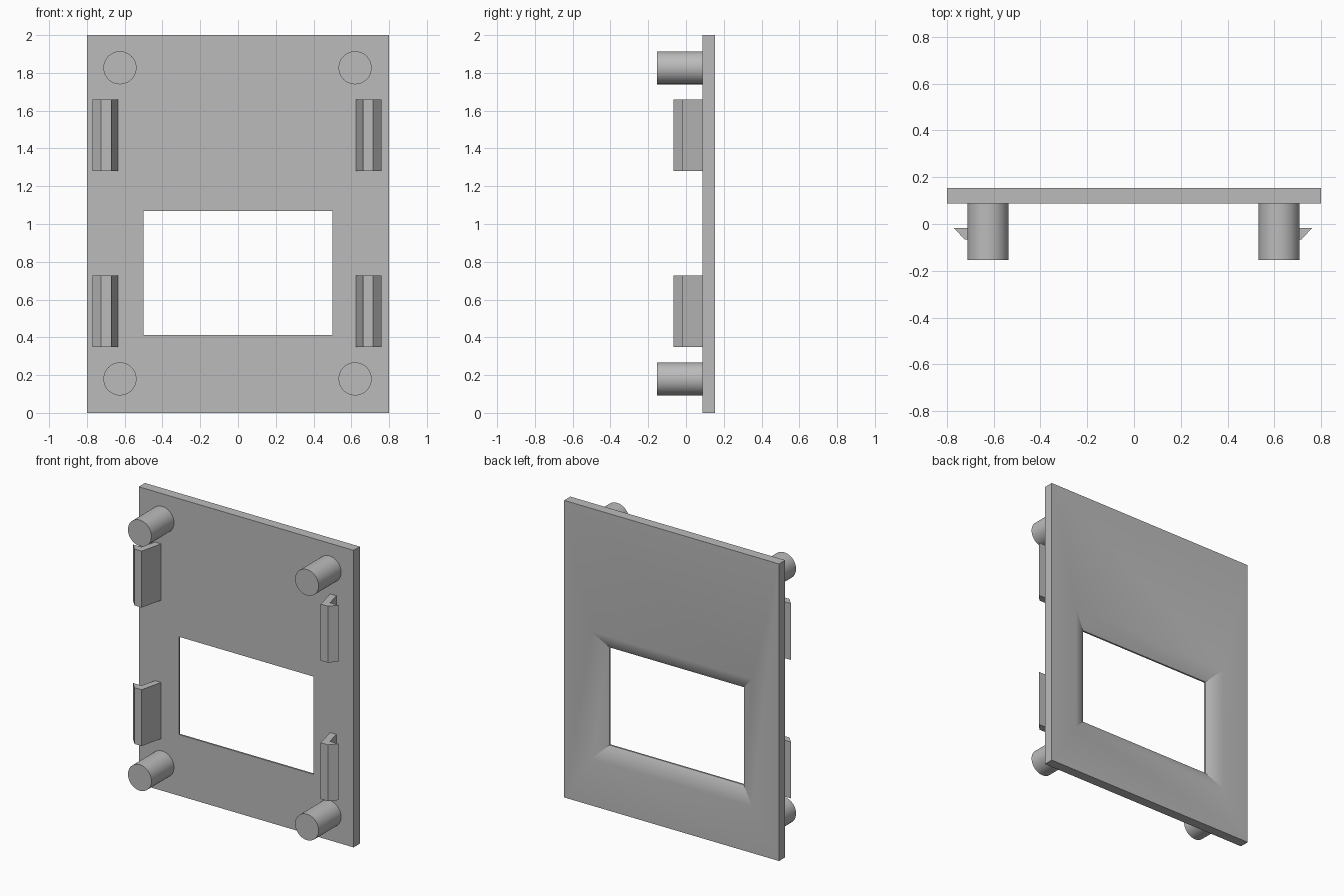
import bpy, bmesh, math

if "Cube" in bpy.data.objects:
    bpy.data.objects.remove(bpy.data.objects["Cube"])

FRONT, BACK = 0.087, 0.153      # plate faces in y
grey = bpy.data.materials.new("plain grey")
grey.diffuse_color = (0.5, 0.5, 0.5, 1)
grey.use_nodes = True
grey.node_tree.nodes["Principled BSDF"].inputs["Base Color"].default_value = grey.diffuse_color


def finish(name, bm):
    """Turn a bmesh into a named grey object, smooth with sharp edges kept."""
    bmesh.ops.recalc_face_normals(bm, faces=bm.faces)
    mesh = bpy.data.meshes.new(name)
    bm.to_mesh(mesh)
    bm.free()
    mesh.materials.append(grey)
    obj = bpy.data.objects.new(name, mesh)
    bpy.context.collection.objects.link(obj)
    bpy.ops.object.select_all(action='DESELECT')
    bpy.context.view_layer.objects.active = obj
    obj.select_set(True)
    bpy.ops.object.shade_smooth_by_angle(angle=math.radians(32))
    return obj


def loft(bm, rings, closed=False):
    """Join successive rings of vertices with quads."""
    n = len(rings[0])
    pairs = list(zip(rings, rings[1:])) + ([(rings[-1], rings[0])] if closed else [])
    for a, b in pairs:
        for i in range(n):
            j = (i + 1) % n
            bm.faces.new((a[i], a[j], b[j], b[i]))


# Face plate with a window that flares open toward the back
bm = bmesh.new()


def rect(x, z0, z1, y):
    return [bm.verts.new(p) for p in ((-x, y, z0), (x, y, z0), (x, y, z1), (-x, y, z1))]


flare = 0.10
loft(bm, [rect(0.8, 0, 2, FRONT),
          rect(0.8, 0, 2, BACK),
          rect(0.5 + flare, 0.412 - flare, 1.07 + flare, BACK),
          rect(0.5, 0.412, 1.07, FRONT + 0.012),
          rect(0.5, 0.412, 1.07, FRONT)], closed=True)
finish("face_plate", bm)

# Four round mounting pegs
for side, x in (("left", -0.625), ("right", 0.62)):
    for level, z in (("lower", 0.18), ("upper", 1.827)):
        bm = bmesh.new()
        rings = [[bm.verts.new((x + 0.0875 * math.cos(i * math.tau / 48), y,
                                z + 0.0875 * math.sin(i * math.tau / 48)))
                  for i in range(48)] for y in (-0.153, FRONT)]
        loft(bm, rings)
        for r in rings:
            bm.faces.new(r)
        finish(f"{level}_{side}_peg", bm)

# Four snap clips: slanted web with an outward hook
clip = [(0.630, FRONT), (0.667, -0.067), (0.720, -0.067), (0.765, -0.018),
        (0.702, -0.018), (0.675, FRONT)]
for side, s in (("left", -1), ("right", 1)):
    for level, z0, z1 in (("lower", 0.348, 0.727), ("upper", 1.28, 1.66)):
        bm = bmesh.new()
        rings = [[bm.verts.new((s * x - 0.004, y, z)) for x, y in clip] for z in (z0, z1)]
        loft(bm, rings)
        for r in rings:
            bm.faces.new(r)
        finish(f"{level}_{side}_clip", bm)
